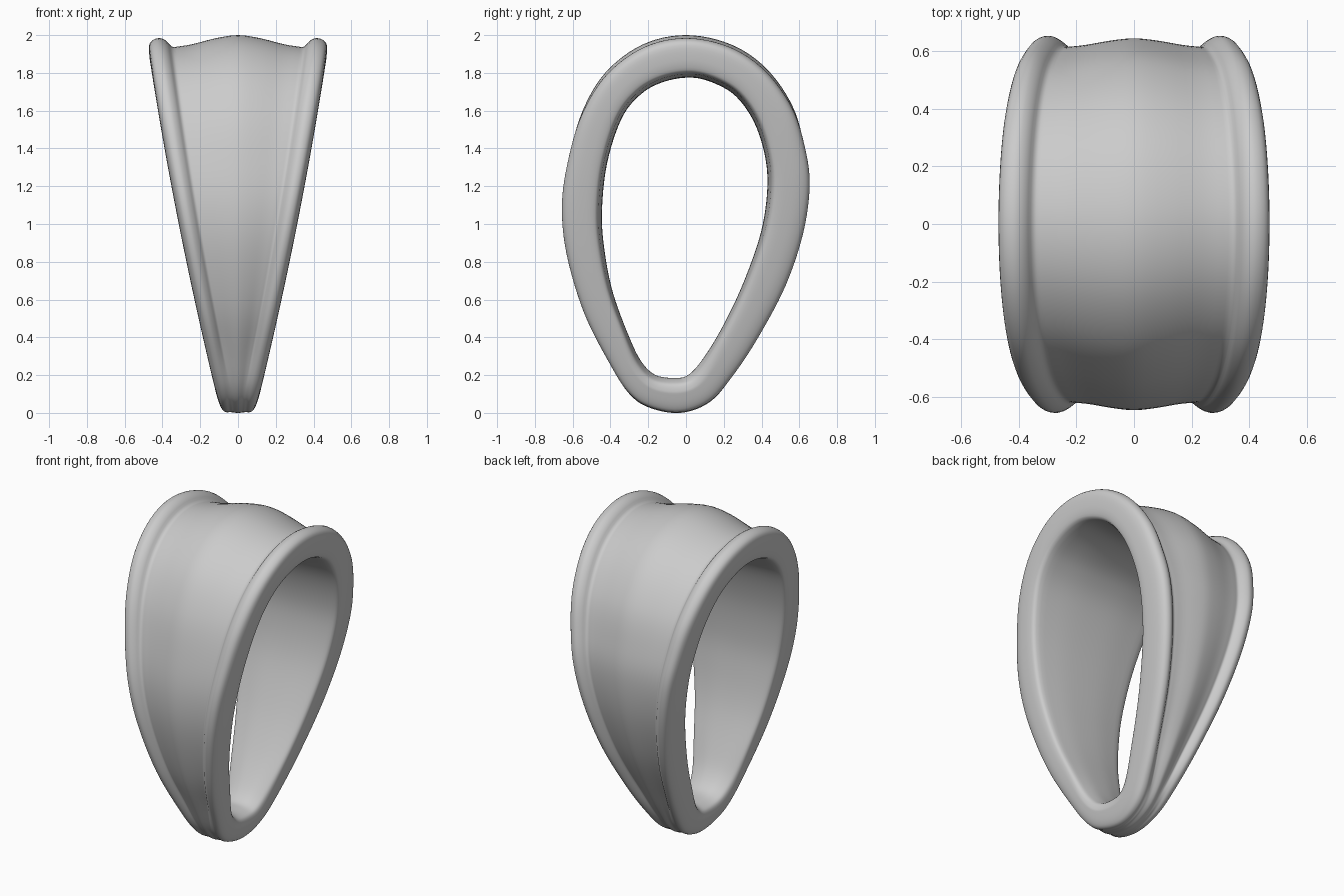
import bpy, bmesh
from mathutils import Vector

cube = bpy.data.objects.get("Cube")
if cube:
    bpy.data.objects.remove(cube)


def catmull(points, steps):
    """Smooth closed curve through points of any dimension."""
    out, n = [], len(points)
    for i in range(n):
        a, b, c, d = (Vector(points[(i + j) % n]) for j in (-1, 0, 1, 2))
        for k in range(steps):
            t = k / steps
            out.append(b + (c - a) * t / 2 + (a * 2 - b * 5 + c * 4 - d) * t * t / 2
                       + (b * 3 - a - c * 3 + d) * t ** 3 / 2)
    return out


def half_width(z):
    """Half the band width at a height: a gently bowed taper."""
    return 0.09 + 0.248 * z - 0.025 * z * z


def smooth(a, b, v):
    t = min(1, max(0, (v - a) / (b - a)))
    return t * t * (3 - 2 * t)


# Outer (y, z) and inner (y, z) outlines, clockwise from the top
outline = catmull([
    (0.0, 2.0, 0.03, 1.775), (0.24, 1.95, 0.15, 1.745), (0.43, 1.82, 0.265, 1.675),
    (0.57, 1.62, 0.36, 1.54), (0.635, 1.4, 0.418, 1.36), (0.655, 1.2, 0.43, 1.18),
    (0.62, 0.95, 0.395, 0.95), (0.53, 0.68, 0.3, 0.68), (0.4, 0.43, 0.19, 0.45),
    (0.26, 0.21, 0.085, 0.28), (0.13, 0.06, 0.01, 0.2), (-0.03, 0.0, -0.06, 0.185),
    (-0.2, 0.03, -0.16, 0.2), (-0.31, 0.11, -0.235, 0.27), (-0.41, 0.27, -0.3, 0.4),
    (-0.54, 0.53, -0.385, 0.63), (-0.63, 0.83, -0.43, 0.85), (-0.657, 1.08, -0.445, 1.06),
    (-0.63, 1.32, -0.418, 1.32), (-0.56, 1.58, -0.34, 1.56), (-0.43, 1.8, -0.235, 1.69),
    (-0.23, 1.95, -0.11, 1.755)], 6)


def section(outer_y, outer_z, inner_y, inner_z):
    """One closed cross-section: bulged middle, groove, rounded rim, side, domed bore."""
    top = smooth(1.1, 2.0, outer_z)
    low = smooth(0.0, 0.4, outer_z)
    crown = 0.045 * (1 - top) * low
    rim = 0.07 * top + 0.02 * (1 - low)
    groove = crown + 0.02 + 0.1 * low + 0.15 * top
    step = rim + 0.01 + 0.06 * low
    bore = 0.62 + 0.14 * low
    lip = 0.8 + 0.09 * low
    # (fraction across the middle, inset from the side, depth towards the bore)
    half = [(f, 0.14, crown + (groove - crown) * smooth(0, 1, f)) for f in (0.35, 0.7, 0.92)]
    half += [(1, 0.13, groove), (1, 0.105, step), (1, 0.07, rim), (1, 0.03, rim + 0.05),
             (1, 0.008, 0.24), (1, 0, 0.5), (1, 0.002, bore), (1, 0.025, lip),
             (0.75, 0.025, 0.5 * lip + 0.5), (0.4, 0.025, 0.1 * lip + 0.9)]
    right = [(-f, i, d) for f, i, d in reversed(half)]
    ring = []
    for f, inset, depth in [(0, 0.14, crown)] + half + [(0, 0.025, 1)] + right:
        y = outer_y + (inner_y - outer_y) * depth
        z = outer_z + (inner_z - outer_z) * depth
        w = half_width(z)
        ring.append((f * (w - inset * min(0.5 + w, w / 0.2)), y, z))
    return catmull(ring, 3)


# Band: skin the cross-sections all the way round
bm = bmesh.new()
rings = [[bm.verts.new(p) for p in section(*station)] for station in outline]
for i, ring in enumerate(rings):
    before = rings[i - 1]
    for j in range(len(ring)):
        bm.faces.new((before[j - 1], before[j], ring[j], ring[j - 1]))
bmesh.ops.recalc_face_normals(bm, faces=bm.faces)
mesh = bpy.data.meshes.new("ring_band")
bm.to_mesh(mesh)
bm.free()
band = bpy.data.objects.new("ring_band", mesh)
bpy.context.collection.objects.link(band)

# Plain grey metal
grey = bpy.data.materials.new("plain_grey")
grey.use_nodes = True
colour = (0.6, 0.6, 0.6, 1)
grey.diffuse_color = colour
grey.node_tree.nodes["Principled BSDF"].inputs["Base Color"].default_value = colour
mesh.materials.append(grey)

bpy.context.view_layer.objects.active = band
band.select_set(True)
bpy.ops.object.shade_smooth()
